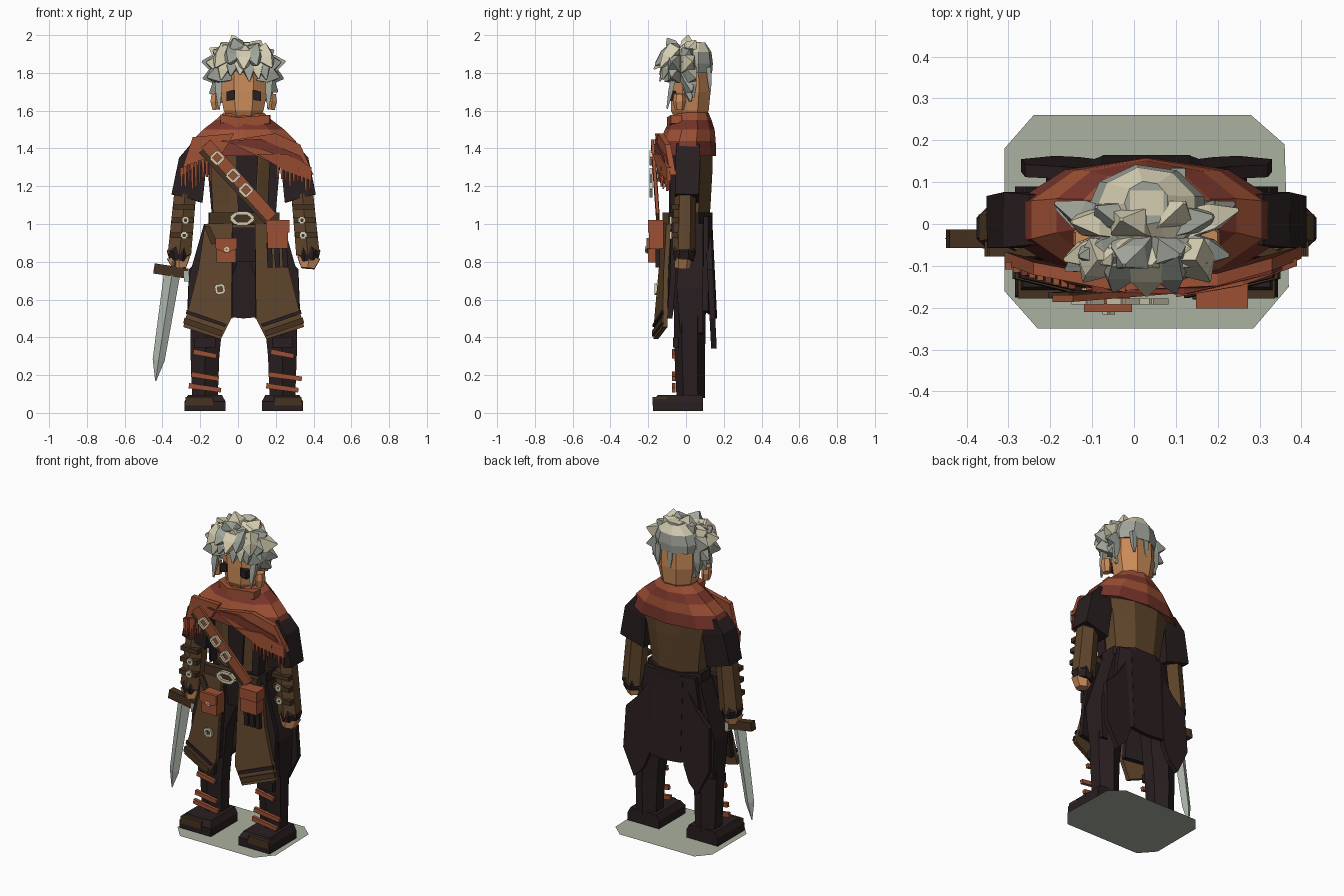
import bpy, bmesh, math, random
from mathutils import Vector

random.seed(4)
CX = 0.03  # centre line of the figure


def mat(name, r, g, b):
    m = bpy.data.materials.new(name)
    m.diffuse_color = (r, g, b, 1)
    return m


DARK = mat("dark cloth", 0.022, 0.013, 0.014)
DBROWN = mat("dark leather", 0.062, 0.032, 0.015)
BROWN = mat("brown cloth", 0.115, 0.06, 0.025)
RUST = mat("rust cloth", 0.34, 0.08, 0.034)
RED = mat("dark red cloth", 0.19, 0.036, 0.024)
SKIN = mat("skin", 0.6, 0.26, 0.1)
GREY = mat("grey hair", 0.35, 0.37, 0.32)
CREAM = mat("cream hair", 0.66, 0.61, 0.44)
STEEL = mat("steel", 0.42, 0.47, 0.41)
STONE = mat("base stone", 0.4, 0.44, 0.35)


def finish(name, bm, mats):
    bmesh.ops.recalc_face_normals(bm, faces=bm.faces)
    me = bpy.data.meshes.new(name)
    bm.to_mesh(me)
    bm.free()
    for m in mats:
        me.materials.append(m)
    ob = bpy.data.objects.new(name, me)
    bpy.context.collection.objects.link(ob)
    return ob


def skin_rings(name, rings, mats, bands=None):
    """Join rings of points into a closed skin, one colour per band."""
    bm = bmesh.new()
    vs = [[bm.verts.new(p) for p in r] for r in rings]
    n = len(rings[0])
    for k in range(len(vs) - 1):
        for i in range(n):
            j = (i + 1) % n
            f = bm.faces.new((vs[k][i], vs[k][j], vs[k + 1][j], vs[k + 1][i]))
            f.material_index = bands[k] if bands else 0
    bm.faces.new(vs[0])
    bm.faces.new(vs[-1])
    return finish(name, bm, mats)


def loft(name, rings, mats, n=8, bands=None):
    """Stack of ellipses (cx, cy, z, rx, ry)."""
    q = 1 / math.cos(math.pi / n)
    pts = [[(cx + rx * q * math.cos((i + .5) * math.tau / n),
             cy + ry * q * math.sin((i + .5) * math.tau / n), z) for i in range(n)]
           for cx, cy, z, rx, ry in rings]
    return skin_rings(name, pts, mats, bands)


def beam(name, path, m, n=4, phase=.5):
    """Tapered bar through (point, half width, half depth) stations."""
    a = (Vector(path[-1][0]) - Vector(path[0][0])).normalized()
    ref = Vector((0, 1, 0)) if abs(a.y) < .9 else Vector((0, 0, 1))
    u = ref.cross(a).normalized()
    v = a.cross(u)
    q = 1 / math.cos(math.pi / n) if phase else 1
    rings = []
    for p, w, d in path:
        rings.append([Vector(p) + u * w * q * math.cos((i + phase) * math.tau / n)
                      + v * d * q * math.sin((i + phase) * math.tau / n) for i in range(n)])
    return skin_rings(name, rings, [m])


def box(name, x0, x1, y0, y1, z0, z1, m):
    return loft(name, [((x0 + x1) / 2, (y0 + y1) / 2, z, (x1 - x0) / 2, (y1 - y0) / 2)
                       for z in (z0, z1)], [m], 4)


def plate(name, pts, y, t, m, bend=0, tilt=0, z0=1.0):
    """Extruded front outline; bends back with distance from the centre line, tilts with height."""
    rings = [[(x, y + dy + bend * (x - CX) ** 2 + tilt * (z - z0), z) for x, z in pts] for dy in (0, t)]
    return skin_rings(name, rings, [m])


def side(s, pts):
    return [(CX + s * x, z) for x, z in pts]


def buckle(name, x, z, y, w, h, turn=45, n=4, t=.007):
    """Open frame with n sides."""
    def p(i):
        a = math.radians(turn) + i * math.tau / n
        return (x + w * math.cos(a), y, z + h * math.sin(a))
    for i in range(n):
        beam(name, [(p(i), t, t), (p(i + 1), t, t)], CREAM)


# Ground slab: one flat sheet
bm = bmesh.new()
bm.faces.new([bm.verts.new((x, y, 0)) for x, y in [(-.31, -.16), (-.23, -.25), (.285, -.25), (.37, -.15),
                                                  (.36, .19), (.28, .26), (-.24, .26), (-.31, .18)]])
finish("base", bm, [STONE])

# Torso, belt and vest
loft("torso", [(CX, .02, .98, .165, .1), (CX, .025, 1.1, .165, .105), (CX, .03, 1.28, .19, .11),
               (CX, .03, 1.42, .22, .11), (CX, .03, 1.53, .1, .08)], [BROWN])
plate("vest_centre", [(.0, 1.06), (.09, 1.06), (.11, 1.4), (-.01, 1.4)], -.09, .03, DARK)
for s in (1, -1):
    plate("vest_side", side(s, [(.125 if s > 0 else .16, 1.06), (.17, 1.06), (.2, 1.4), (.14 if s > 0 else .18, 1.4)]), -.085, .07, DARK)
loft("belt", [(CX, .02, .995, .185, .12), (CX, .02, 1.06, .185, .12)], [DARK])
box("belt_front", -.15, .22, -.125, -.09, 1.0, 1.06, DBROWN)
buckle("belt_buckle", .022, 1.03, -.15, .06, .032, 0, 6, .009)
loft("hips", [(CX, .03, .8, .15, .07), (CX, .03, 1.0, .16, .09)], [DARK])

# Mantle
loft("mantle", [(CX, .03, 1.59, .105, .085), (CX, .025, 1.55, .15, .105), (CX, .02, 1.5, .215, .125),
                (CX, .01, 1.44, .275, .14), (CX, .005, 1.36, .315, .147), (CX, .005, 1.37, .28, .12)],
     [RUST, RED], 10, [0, 1, 0, 1, 0])
beam("collar_fold", [((-.09, -.03, 1.55), .03, .03), ((.0, -.075, 1.535), .03, .025), ((.17, -.05, 1.555), .022, .03)], RUST)
plate("left_drape", [(-.24, 1.46), (-.02, 1.48), (-.08, 1.38), (-.17, 1.34), (-.31, 1.25)], -.165, .03, RUST, .6)
plate("right_drape", [(-.06, 1.44), (.2, 1.48), (.33, 1.42), (.4, 1.26), (.22, 1.3), (.1, 1.36)], -.165, .03, RUST, .6)
plate("drape_band", [(-.1, 1.44), (.12, 1.45), (.33, 1.36), (.36, 1.31), (.14, 1.39)], -.173, .03, RED, .6)
plate("drape_flap", [(.1, 1.37), (.26, 1.37), (.39, 1.3), (.39, 1.23), (.25, 1.28)], -.178, .02, RUST, .6)
for i in range(9):
    for nm, x, z, l in (("left_fringe", -.3 + i * .019, 1.28 + i * .007, .07), ("right_fringe", .21 + i * .021, 1.3 - i * .004, .05)):
        y = -.165 + .6 * (x - CX) ** 2
        beam(nm, [((x, y, z + .02), .008, .009), ((x + .002, y, z - l - random.random() * .05), .005, .005)], (RUST, RUST, RED)[i % 3])

# Diagonal strap with buckles
beam("chest_strap", [((-.17, -.178, 1.425), .033, .008), ((.18, -.15, 1.035), .03, .008)], RUST)
beam("strap_edge", [((-.18, -.17, 1.4), .035, .006), ((.165, -.145, 1.02), .03, .006)], DBROWN)
for x, z in ((-.11, 1.35), (-.026, 1.257), (.042, 1.18)):
    buckle("strap_buckle", x, z, -.185, .035, .035, 0)

# Head, ears, eyes
loft("head", [(CX, .02, 1.54, .07, .07), (CX, .02, 1.6, .105, .1), (CX, .025, 1.7, .125, .105),
              (CX, .025, 1.85, .12, .1)], [SKIN], 8)
for s in (1, -1):
    beam("ear", [((CX + s * .145, -.035, 1.605), .02, .022), ((CX + s * .15, -.035, 1.65), .026, .03),
                 ((CX + s * .15, -.035, 1.69), .02, .025)], SKIN, 6)
    plate("eye", side(s, [(.047, 1.66), (.092, 1.65), (.092, 1.7), (.047, 1.71)]), -.092, .04, DARK)

# Hair: cap, radiating tufts, brow fringe, side and back strands
loft("hair_cap", [(CX, .025, 1.8, .132, .108), (CX, .025, 1.85, .138, .112), (CX, .03, 1.91, .115, .1),
                  (CX, .05, 1.96, .05, .05)], [GREY, CREAM], 9, [0, 0, 1])
box("crown_top", CX - .04, CX + .04, .02, .08, 1.95, 1.963, CREAM)


def lock(a, b, w, m):
    a, b = Vector(a), Vector(b)
    beam("hair_lock", [(a, w, w * .7), (a.lerp(b, .55), w * .85, w * .6), (b, .004, .004)], m)


tufts = [(-.1, 1.64), (-.15, 1.69), (-.185, 1.77), (-.19, 1.86), (-.15, 1.93), (-.09, 1.96), (-.03, 2.0), (.04, 1.96),
         (.12, 1.97), (.19, 1.92), (.25, 1.86), (.24, 1.77), (.21, 1.7), (.16, 1.65)]
for i, (x, z) in enumerate(tufts):
    dx, dz = x - CX, z - 1.83
    for row, (y, yt, k) in enumerate([(-.055, -.1, .9), (.0, .03, 1)]):
        if row == 0 and i in (0, 1, 12, 13):
            continue
        yt += random.uniform(-.03, .03)
        lock((CX + dx * .42, y, 1.83 + dz * .4), (CX + dx * k, yt, 1.83 + dz * k), .05,
             CREAM if z > 1.85 and (i + row) % 2 else GREY)
for i, (x, z) in enumerate([(-.09, 1.765), (-.04, 1.785), (.01, 1.79), (.06, 1.755), (.11, 1.77), (.15, 1.765)]):
    lock((CX + (x - CX) * .8, -.085, 1.88), (x, -.14 + 1.2 * (x - CX) ** 2, z), .032, (CREAM, GREY)[i % 2])
for i, (x, z) in enumerate([(-.12, 1.83), (-.05, 1.85), (.03, 1.82), (.1, 1.84), (.18, 1.83)]):
    lock((CX + (x - CX) * .6, -.06, 1.92), (x, -.17 + 1.5 * (x - CX) ** 2, z), .045, (CREAM, GREY)[i % 2])
for s in (1, -1):
    lock((CX + s * .135, -.06, 1.81), (CX + s * .13, -.1, 1.61), .02, GREY)
    lock((CX + s * .13, .03, 1.82), (CX + s * .145, .04, 1.67), .035, GREY)
for dx in (-.01, .075):
    lock((CX + dx, .12, 1.83), (CX + dx, .128, 1.7), .018, GREY)

# Arms, bracers and hands
for s in (1, -1):
    X = lambda d: CX + s * d
    beam("sleeve", [((X(.225), .01, 1.41), .055, .06), ((X(.27), .01, 1.33), .075, .066), ((X(.3), .005, 1.135), .085, .062)], DARK)
    beam("forearm", [((X(.31), -.005, 1.16), .058, .05), ((X(.34), -.01, .84), .062, .055)], BROWN, 6)
    for z in (1.09, 1.02, .94):
        d = .315 + (1.12 - z) * .08
        box("bracer_band", X(d) - .058, X(d) + .058, -.078, -.04, z - .014, z + .014, DBROWN)
        if z < 1.05:
            buckle("bracer_buckle", X(d - .015), z, -.08, .018, .018)
    beam("cuff", [((X(.335), -.01, .885), .05, .05), ((X(.345), -.01, .85), .062, .06), ((X(.345), -.01, .805), .05, .05)], DARK, 8)
    beam("hand", [((X(.345), -.015, .82), .06, .042), ((X(.34), -.02, .765), .035, .035)], SKIN, 6)

# Sword with diamond-section blade
beam("sword_guard", [((-.445, -.035, .765), .027, .022), ((-.265, -.035, .737), .027, .022)], DBROWN)
beam("sword_grip", [((-.34, -.035, .74), .018, .018), ((-.325, -.035, .87), .018, .018)], BROWN, 6)
box("guard_cap", -.285, -.26, -.06, -.01, .695, .75, STEEL)
beam("blade", [((-.35, -.035, .73), .043, .024), ((-.42, -.035, .28), .032, .018), ((-.436, -.035, .17), .003, .002)], STEEL, 4, 0)

# Legs, wraps and boots
for s in (1, -1):
    X = lambda d: CX + s * d
    loft("leg", [(X(.205), .025, .08, .068, .065), (X(.205), .02, .3, .076, .07), (X(.19), .02, .64, .095, .075),
                 (X(.1), .03, .85, .09, .07)], [DARK], 6)
    loft("boot_sole", [(X(.205), -.043, .01, .109, .133), (X(.205), -.043, .06, .109, .133), (X(.205), -.03, .095, .09, .12)], [DARK], 4)
    box("toe_cap", X(.235) - .072, X(.235) + .072, -.178, -.1, .04, .085, DBROWN)
    for i, z in enumerate((.13, .19, .31)):
        w = .085 - .012 * i
        far = .03 if (s, i) == (1, 1) else 0
        beam("leg_wrap", [((X(.205) - w, -.065, z + .014), .014, .01), ((X(.205) + w + far, -.065, z - .01), .012, .01)], RUST)
    box("knee_guard", X(.205) - .055, X(.205) + .055, -.07, -.04, .345, .4, DARK)

    # Coat skirts: front panel with trims, side panel, back panels and wings
    T = .09
    plate("front_panel", side(s, [(.06, 1.0), (.205, 1.0), (.24, .76), (.285, .58), (.32, .455), (.12, .39), (.065, .5)]), -.125, .025, BROWN, .5, T)
    plate("panel_lining", side(s, [(.06, 1.0), (.21, 1.0), (.29, .72), (.295, .5), (.06, .5)]), -.1, .03, DARK, .5, T)
    plate("panel_trim", side(s, [(.313, .505), (.32, .475), (.12, .405), (.11, .435)]), -.135, .015, DBROWN, .5, T)
    plate("panel_hem", side(s, [(.302, .545), (.306, .525), (.1, .455), (.09, .47)]), -.133, .013, DARK, .5, T)
    beam("coat_side", [((X(.17), .03, 1.0), .02, .06), ((X(.265), .02, .66), .025, .07), ((X(.26), .03, .42), .02, .06)], DARK)
    plate("back_wing", side(s, [(.14, .95), (.2, .85), (.29, .76), (.3, .5), (.22, .34), (.16, .4), (.12, .5)]), .1, .03, DARK, 0, -.05)
    plate("back_side_panel", side(s, [(.1, 1.04), (.175, 1.04), (.24, .54), (.1, .51)]), .125, .025, DARK, -1, -.05)
plate("back_panel", side(1, [(-.105, 1.04), (.105, 1.04), (.105, .51), (.0, .5), (-.105, .51)]), .115, .025, DARK, 0, -.05)

# Pouches and hanging straps
box("left_pouch", -.115, -.01, -.2, -.12, .795, .92, RUST)
plate("left_pouch_flap", [(-.12, .925), (-.005, .925), (-.005, .87), (-.06, .845), (-.12, .87)], -.21, .02, RUST)
buckle("pouch_clasp", -.06, .865, -.212, .012, .012, 0, 4, .004)
box("right_pouch", .155, .265, -.195, -.12, .87, .98, RUST)
box("right_pouch_flap", .148, .272, -.202, -.12, .955, 1.02, RUST)
for x in (.165, .205, .245):
    beam("hanging_strap", [((x, -.15, .9), .014, .012), ((x + .005, -.15, .77), .014, .012)], DARK)
plate("belt_strap", [(-.18, .99), (-.15, .99), (-.11, .9), (-.14, .89)], -.14, .015, DBROWN)
buckle("coat_clasp", -.095, .655, -.16, .028, .028, 55)
